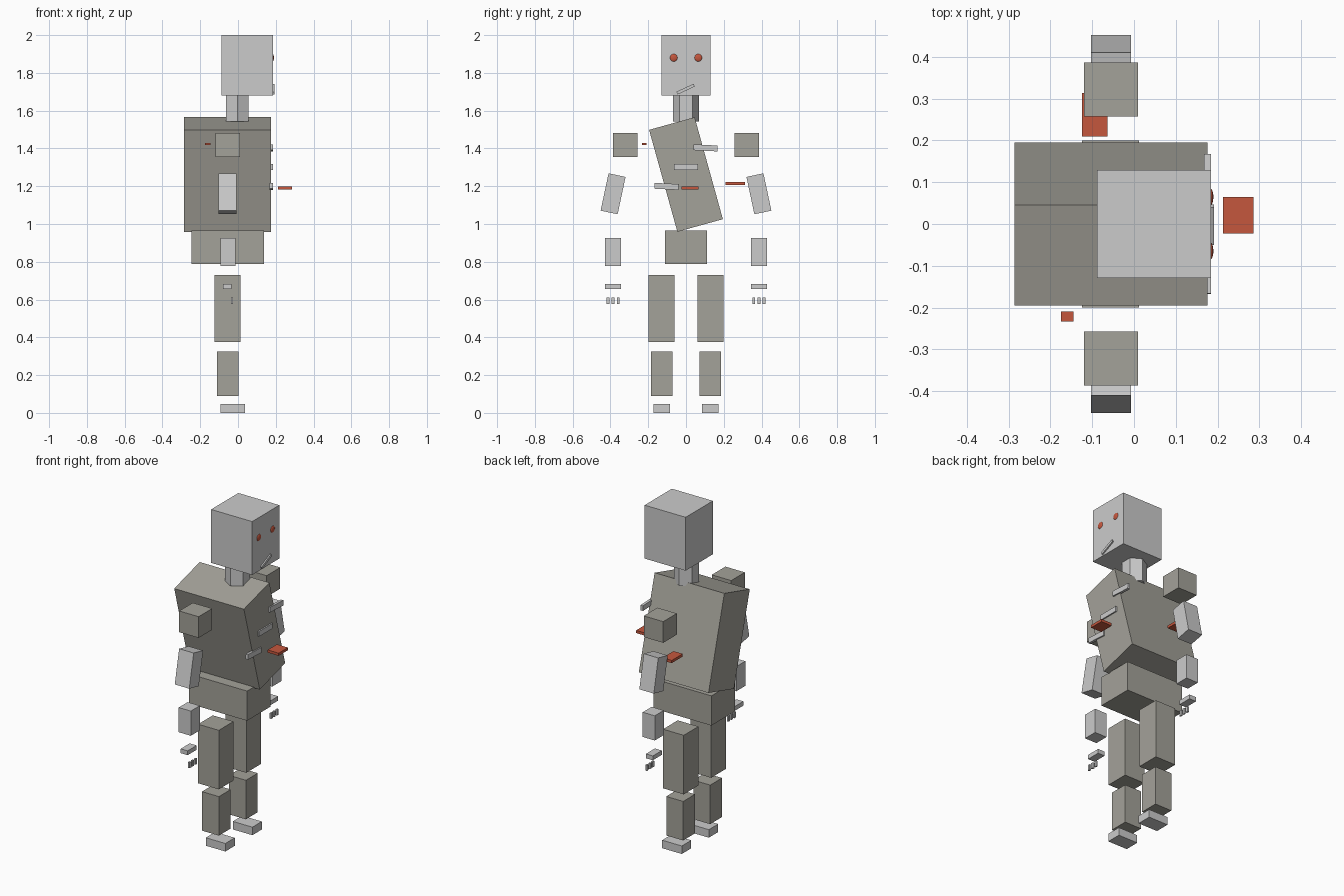
import bpy
from math import radians, sin, cos, tau

if "Cube" in bpy.data.objects:
    bpy.data.objects.remove(bpy.data.objects["Cube"], do_unlink=True)


def material(name, rgb):
    m = bpy.data.materials.new(name)
    m.use_nodes = True
    m.diffuse_color = (*rgb, 1)
    m.node_tree.nodes["Principled BSDF"].inputs["Base Color"].default_value = (*rgb, 1)
    return m


ARMOUR = material("dark_armour", (0.37, 0.36, 0.32))
RED = material("red", (0.56, 0.095, 0.048))


def finish(name, mat):
    obj = bpy.context.object
    obj.name = obj.data.name = name
    if mat:
        obj.data.materials.append(mat)
    return obj


def box(name, centre, size, mat=None, roll=0):
    """Box rolled about the x axis by an angle in degrees."""
    bpy.ops.mesh.primitive_cube_add(size=1, location=centre, rotation=(radians(roll), 0, 0))
    obj = finish(name, mat)
    obj.scale = size
    return obj


def pair(name, centre, size, mat=None, roll=0):
    """Matching boxes on both sides of the body, which faces +x."""
    x, y, z = centre
    for side, s in (("left", 1), ("right", -1)):
        box(f"{side}_{name}", (x, s * y, z), size, mat, s * roll)


# Head, face and neck
box("head", (0.048, 0, 1.84), (0.272, 0.258, 0.32))
box("mouth", (0.184, -0.002, 1.714), (0.016, 0.1, 0.016), roll=25)
for side, s in (("left", 1), ("right", -1)):
    bpy.ops.mesh.primitive_uv_sphere_add(segments=16, ring_count=10, radius=0.02,
                                         location=(0.183, s * 0.065, 1.88))
    finish(f"{side}_eye", RED).scale.x = 0.35
    bpy.ops.object.shade_smooth_by_angle()
bpy.ops.mesh.primitive_cylinder_add(vertices=6, radius=0.069, depth=0.145,
                                    location=(-0.003, 0, 1.615))
neck = finish("neck", None)
neck.data.transform(neck.matrix_basis.Identity(4))
# Place the hexagon's corners on the y axis
if max(v.co.x for v in neck.data.vertices) > 0.065:
    neck.rotation_euler.z = radians(30)

# Leaning torso and pelvis
box("torso", (-0.055, 0, 1.262), (0.462, 0.25, 0.56), ARMOUR, roll=15.5)
box("pelvis", (-0.054, 0, 0.876), (0.384, 0.222, 0.178), ARMOUR)

# Chest strips stepping down across the front
for i, tilt in enumerate((-3, 0, -3)):
    box(f"chest_strip_{i + 1}", (0.176, 0.103 * (1 - i), 1.403 - 0.102 * i),
        (0.016, 0.128, 0.031), roll=tilt)

# Loose red plates
box("front_plate", (0.249, 0.021, 1.19), (0.073, 0.088, 0.016), RED)
box("left_plate", (-0.094, 0.261, 1.214), (0.061, 0.104, 0.016), RED)
box("right_plate", (-0.16, -0.221, 1.424), (0.03, 0.024, 0.012), RED)

# Arms
pair("shoulder", (-0.055, 0.322, 1.418), (0.129, 0.129, 0.127), ARMOUR)
pair("upper_arm", (-0.055, 0.386, 1.16), (0.096, 0.092, 0.202), roll=12)
pair("forearm", (-0.053, 0.386, 0.852), (0.08, 0.085, 0.148))
pair("hand", (-0.057, 0.386, 0.669), (0.046, 0.085, 0.026))
for i in range(3):
    pair(f"finger_{i + 1}", (-0.031, 0.386 + 0.027 * (i - 1), 0.594), (0.01, 0.015, 0.034))

# Legs
pair("thigh", (-0.056, 0.13, 0.553), (0.137, 0.139, 0.354), ARMOUR)
pair("shin", (-0.054, 0.128, 0.207), (0.112, 0.112, 0.234), ARMOUR)
pair("foot", (-0.028, 0.128, 0.024), (0.13, 0.089, 0.048))
